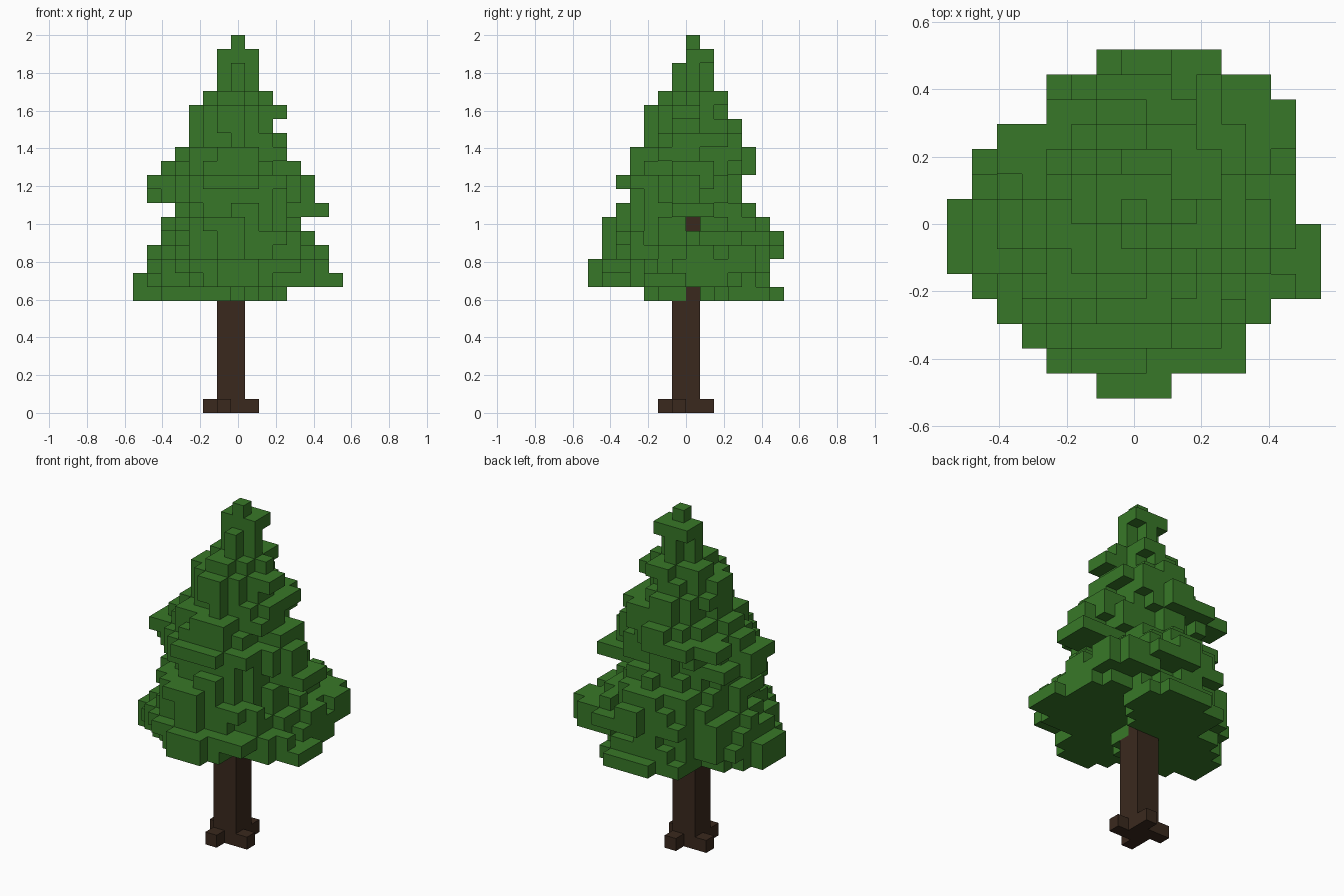
import bpy, bmesh, random
from mathutils import Vector

random.seed(11)
V = 2 / 27  # edge of one block

if "Cube" in bpy.data.objects:
    bpy.data.objects.remove(bpy.data.objects["Cube"], do_unlink=True)


def material(name, rgb):
    m = bpy.data.materials.new(name)
    m.use_nodes = True
    color = (*rgb, 1)
    m.diffuse_color = color
    bsdf = m.node_tree.nodes["Principled BSDF"]
    bsdf.inputs["Base Color"].default_value = color
    bsdf.inputs["Roughness"].default_value = 0.9
    return m


def build_blocks(name, cells, mat, solid=frozenset()):
    """Skin a set of grid cells, skipping faces hidden by a neighbour."""
    bm = bmesh.new()
    filled = set(cells) | set(solid)
    for cell in sorted(cells):
        # blocks are centred on x, but edge-aligned on y and z
        center = Vector(cell) + Vector((0, 0.5, 0.5))
        for axis in range(3):
            for sign in (-1, 1):
                step = [0, 0, 0]
                step[axis] = sign
                if tuple(c + s for c, s in zip(cell, step)) in filled:
                    continue
                n = Vector(step)
                u = Vector([float(k == (axis + 1) % 3) for k in range(3)])
                w = n.cross(u)
                corners = [(-1, -1), (1, -1), (1, 1), (-1, 1)]
                bm.faces.new([bm.verts.new((center + (n + u * a + w * b) / 2) * V)
                              for a, b in corners])
    bmesh.ops.remove_doubles(bm, verts=bm.verts[:], dist=V / 100)
    mesh = bpy.data.meshes.new(name)
    bm.to_mesh(mesh)
    bm.free()
    mesh.materials.append(mat)
    obj = bpy.data.objects.new(name, mesh)
    bpy.context.collection.objects.link(obj)
    return obj


bark = material("dark bark", (0.042, 0.022, 0.0125))
needles = material("needle green", (0.039, 0.187, 0.021))

# Trunk: square stem, then a single block column inside the crown
trunk = {(i, j, k) for i in (-1, 0) for j in (-1, 0) for k in range(8)}
trunk |= {(0, 0, k) for k in range(8, 20)}

# Roots: one block on each side, set like a pinwheel
roots = {(-2, 0, 0), (-1, -2, 0), (1, -1, 0), (0, 1, 0)}

# Crown outline from above: first and last block in x for each row, front to back
outline = [(-1, 1), (-3, 4), (-4, 5), (-5, 6), (-6, 7), (-7, 7), (-7, 7),
           (-7, 6), (-6, 6), (-6, 6), (-6, 6), (-5, 6), (-3, 5), (-2, 3)]

# Crown layers from the bottom up: first and last block in x, then in y
layers = [
    (-6, 6, -7, 5), (-6, 6, -6, 6),
    (-5, 5, -6, 6), (-5, 4, -6, 5), (-4, 4, -5, 4), (-6, 5, -4, 3),
    (-6, 5, -5, 3), (-5, 4, -4, 4), (-4, 3, -4, 4), (-3, 3, -3, 3),
    (-3, 2, -3, 3), (-3, 2, -3, 2), (-2, 2, -2, 2), (-1, 1, -1, 1),
    (-1, 1, -1, 1), (-1, 1, 0, 1), (0, 0, 0, 0),
]
blobs = list(enumerate(layers, start=10))
# low boughs on four sides with gaps between them
blobs += [(8, (-7, 0, -3, 2)), (8, (-3, 3, 1, 6)),
          (9, (-7, 0, -4, 3)), (9, (-4, 4, 0, 5)),
          (9, (-3, 2, -7, 0)), (9, (0, 7, -4, 3))]
# fuller boughs toward the back
blobs += [(10, (2, 6, 1, 5)), (11, (1, 6, 1, 6)),
          (17, (-5, 0, 0, 4)), (19, (0, 3, 0, 3))]

crown = set()
for k, (x0, x1, y0, y1) in blobs:
    cx, cy = (x0 + x1) / 2, (y0 + y1) / 2
    rx, ry = (x1 - x0 + 1) / 2, (y1 - y0 + 1) / 2
    reach = 1.2 if k < 11 else 1.0 if k < 23 else 0.8
    for j in range(y0, y1 + 1):
        left, right = outline[j + 7]
        for i in range(max(x0, left), min(x1, right) + 1):
            dx, dy = i - cx, j - cy
            d = (dx / rx) ** 2 + (dy / ry) ** 2
            tip = min(abs(dx), abs(dy)) < 0.6
            # ragged rim: outer blocks drop out at random
            if tip or d < reach - 0.36 * random.random():
                crown.add((i, j, k))

# Longer branch tips
crown |= {(i, -7, 9) for i in (-1, 0, 1)}
crown |= {(7, j, 9) for j in (-3, -2, -1)}
crown |= {(i, 6, 11) for i in range(4)}
crown |= {(i, j, 14) for i in (5, 6) for j in (-1, 0, 1)}
crown |= {(3, j, 21) for j in (-1, 0)}

# Gaps on the left that open onto the stem
crown -= {(i, 0, k) for i in range(1, 8) for k in (8, 13)}
crown -= trunk

build_blocks("trunk", trunk, bark, roots)
build_blocks("roots", roots, bark, trunk)
build_blocks("crown", crown, needles, trunk)
